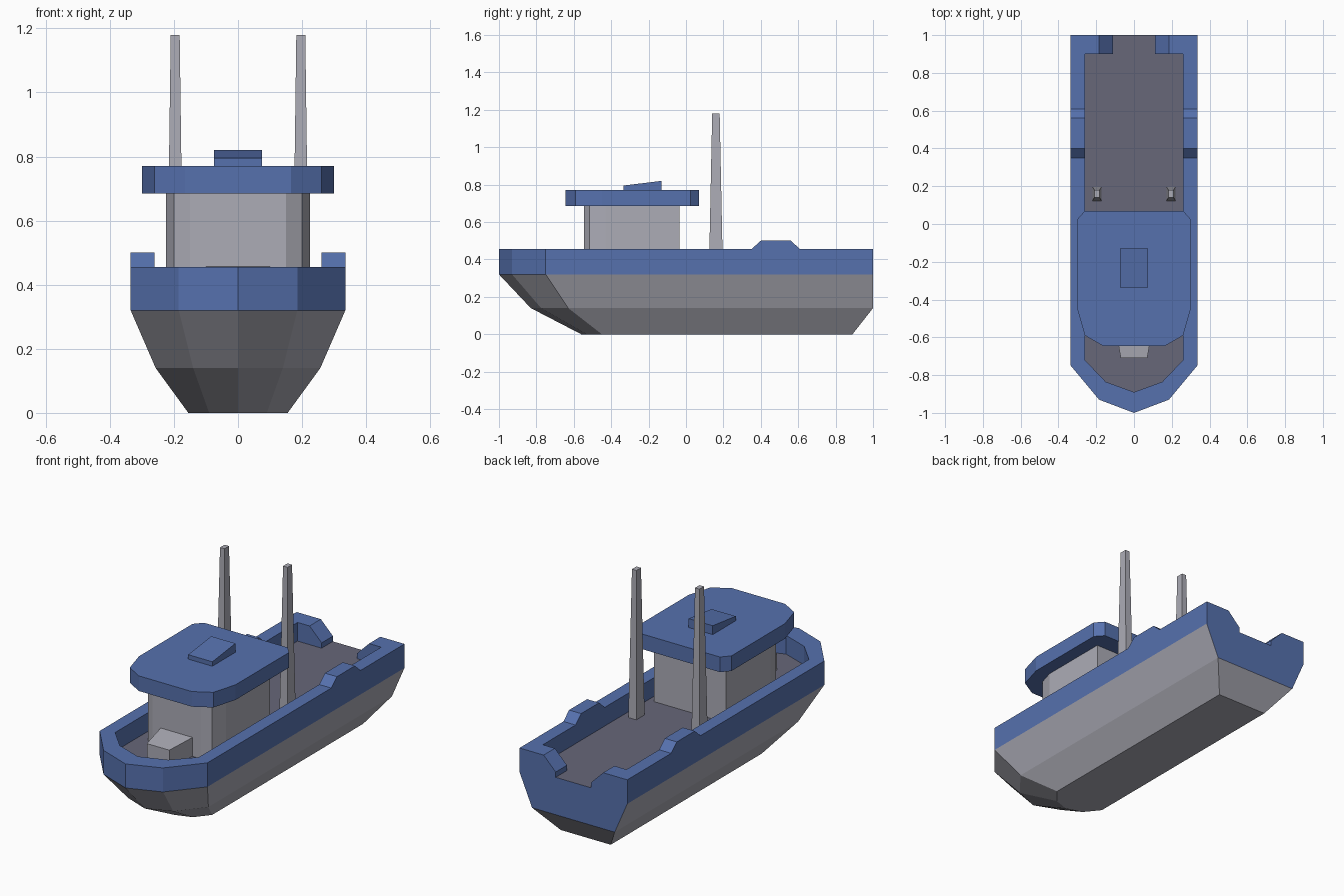
import bpy
import bmesh

cube = bpy.data.objects.get("Cube")
if cube:
    bpy.data.objects.remove(cube, do_unlink=True)


def material(name, rgb):
    mat = bpy.data.materials.new(name)
    mat.use_nodes = True
    mat.diffuse_color = (*rgb, 1)
    mat.node_tree.nodes["Principled BSDF"].inputs["Base Color"].default_value = (*rgb, 1)
    return mat


blue = material("blue paint", (0.093, 0.165, 0.423))
grey = material("light grey", (0.413, 0.413, 0.468))
dark = material("deck grey", (0.136, 0.136, 0.191))


def loft(name, rings, *mats, rule=None):
    """Skin closed rings of equal length, cap both ends, colour faces by rule."""
    bm = bmesh.new()
    loops = [[bm.verts.new(p) for p in ring] for ring in rings]
    for a, b in zip(loops, loops[1:]):
        for i in range(len(a)):
            j = (i + 1) % len(a)
            bm.faces.new((a[i], a[j], b[j], b[i]))
    bm.faces.new(loops[0])
    bm.faces.new(loops[-1])
    bmesh.ops.recalc_face_normals(bm, faces=bm.faces)
    if rule:
        for f in bm.faces:
            f.material_index = rule(f.calc_center_median(), f.normal)
    mesh = bpy.data.meshes.new(name)
    bm.to_mesh(mesh)
    bm.free()
    for m in mats:
        mesh.materials.append(m)
    obj = bpy.data.objects.new(name, mesh)
    bpy.context.collection.objects.link(obj)
    return obj


def mirrored(half):
    """Complete a half outline given on the +x side; points on x = 0 stay single."""
    return half + [(-x, y) for x, y in reversed(half) if x > 0]


def at_z(outline, z):
    return [(x, y, z) for x, y in outline]


def rect(x, y, hx, hy, z):
    return [(x + a * hx, y + b * hy, z) for a, b in ((-1, -1), (1, -1), (1, 1), (-1, 1))]


# Hull: keel, chine, rail and deck outlines
keel = mirrored([(0, -0.56), (0.09, -0.53), (0.155, -0.45), (0.155, 0.89)])
chine = mirrored([(0, -0.83), (0.14, -0.775), (0.257, -0.63), (0.257, 1)])
outer_half = [(0, -1), (0.185, -0.93), (0.335, -0.75), (0.335, 1)]
inner_half = [(0, -0.89), (0.15, -0.835), (0.26, -0.72), (0.26, 1)]
rail = mirrored(outer_half)
deck_z, rail_z = 0.35, 0.455


def hull_colour(c, n):
    if n.z > 0.9:
        return 2
    return 1 if c.z > 0.32 or (n.y > 0.9 and c.z > 0.14) else 0


loft("hull", [at_z(keel, 0), at_z(chine, 0.14), at_z(rail, 0.32), at_z(rail, deck_z)],
     grey, blue, dark, rule=hull_colour)

# Bulwark: rectangular section swept from one stern corner round the bow to the other
path = list(zip(outer_half, inner_half))
path = [((-o[0], o[1]), (-i[0], i[1])) for o, i in reversed(path[1:])] + path
loft("bulwark", [[(*o, deck_z), (*o, rail_z), (*i, rail_z), (*i, deck_z)] for o, i in path], blue)

# Raised rail sections and transom shoulders on both sides
bump = [(0.35, rail_z), (0.40, 0.5), (0.56, 0.5), (0.61, rail_z)]
shoulder = [(0.26, deck_z), (0.26, rail_z), (0.185, rail_z), (0.11, 0.38), (0.11, deck_z)]
for s, side in ((1, "left"), (-1, "right")):
    loft(f"rail_step_{side}", [[(s * x, y, z) for y, z in bump] for x in (0.26, 0.335)], blue)
    loft(f"transom_shoulder_{side}", [[(s * x, y, z) for x, z in shoulder] for y in (0.9, 1)], blue)
    loft(f"mast_{side}", [rect(s * 0.196, 0.16, 0.025, 0.037, deck_z),
                          rect(s * 0.196, 0.16, 0.014, 0.02, 1.18)], grey)

# Cabin and its overhanging roof
cabin = mirrored([(0.15, -0.545), (0.2, -0.515), (0.225, -0.43), (0.225, -0.035)])
roof = mirrored([(0.165, -0.645), (0.26, -0.59), (0.3, -0.45), (0.3, 0.025), (0.26, 0.07)])
loft("cabin", [at_z(cabin, deck_z), at_z(cabin, 0.685)], grey)
loft("cabin_roof", [at_z(roof, 0.685), at_z(roof, 0.77)], blue)

# Sloped roof hatch
hatch = [(-0.335, 0.77), (-0.335, 0.795), (-0.13, 0.82), (-0.13, 0.77)]
loft("roof_hatch", [[(x, y, z) for y, z in hatch] for x in (-0.075, 0.075)], blue)

# Foredeck hood, narrowing toward the bow
loft("foredeck_hood", [[(-w, y, deck_z), (w, y, deck_z), (w, y, z), (-w, y, z)]
                       for w, y, z in ((0.07, -0.71, 0.44), (0.1, -0.54, 0.457))], grey)
